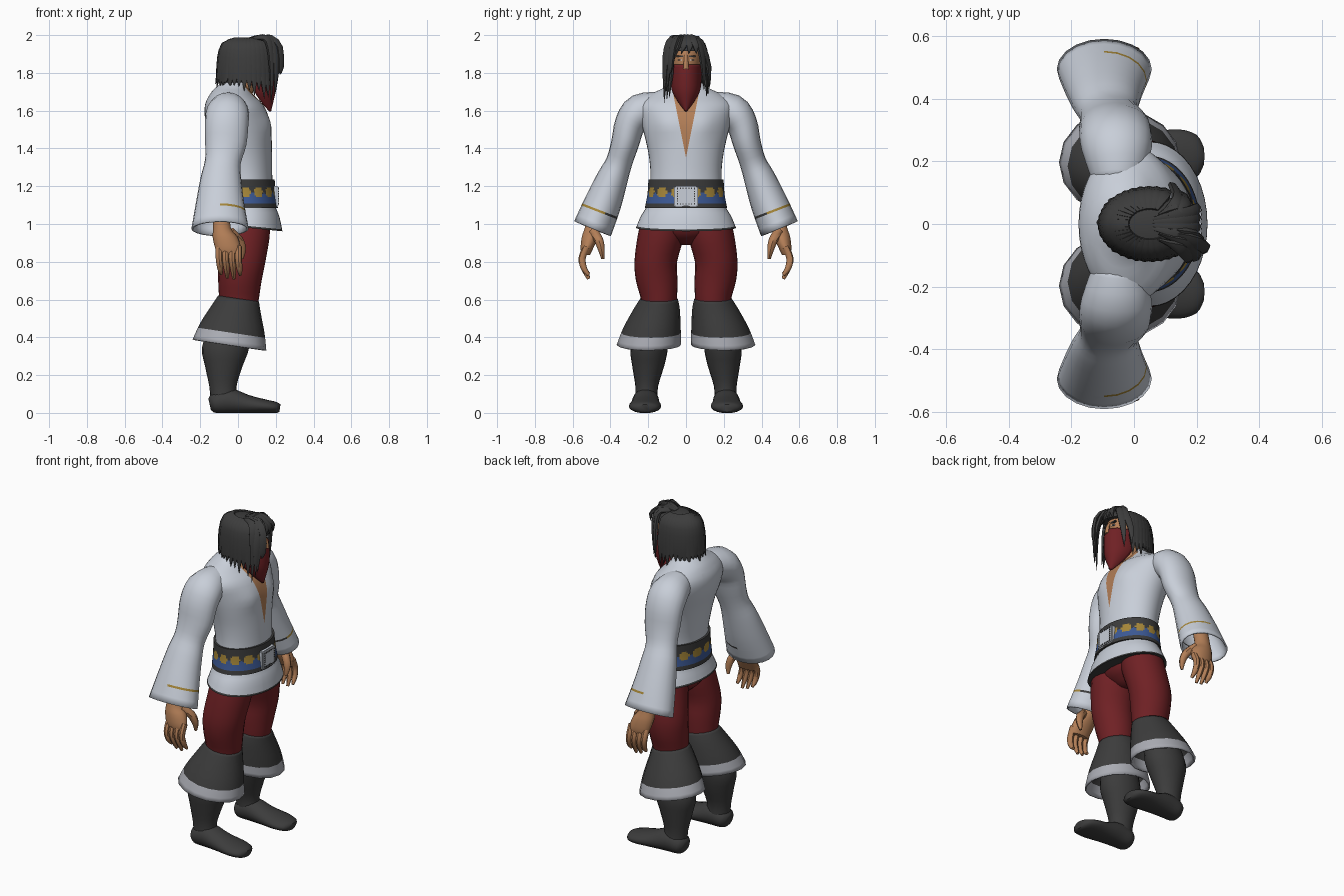
import bpy, bmesh, math, random
from mathutils import Vector

random.seed(4)
if "Cube" in bpy.data.objects:
    bpy.data.objects.remove(bpy.data.objects["Cube"])


def material(name, r, g, b):
    m = bpy.data.materials.new(name)
    m.use_nodes = True
    m.diffuse_color = (r, g, b, 1)
    m.node_tree.nodes["Principled BSDF"].inputs["Base Color"].default_value = (r, g, b, 1)
    return m


WHITE = material("pale cloth", 0.58, 0.62, 0.69)
SILVER = material("silver trim", 0.4, 0.41, 0.45)
DARK = material("charcoal", 0.045, 0.045, 0.045)
RED = material("deep red", 0.16, 0.015, 0.018)
SKIN = material("skin", 0.45, 0.21, 0.095)
GOLD = material("gold", 0.38, 0.24, 0.04)
BLUE = material("blue", 0.045, 0.1, 0.3)


def smooth_path(pts, steps):
    """Catmull-Rom interpolation of positions and radii together."""
    p = [pts[0]] + list(pts) + [pts[-1]]
    out = []
    for i in range(1, len(p) - 2):
        for s in range(steps):
            t = s / steps
            out.append([0.5 * (2 * b + (c - a) * t + (2 * a - 5 * b + 4 * c - d) * t * t
                               + (3 * b - a - 3 * c + d) * t ** 3)
                        for a, b, c, d in zip(*p[i - 1:i + 3])])
    return out + [list(pts[-1])]


def finish(name, bm, mats, mirror=False, shell=0):
    me = bpy.data.meshes.new(name)
    bm.to_mesh(me)
    bm.free()
    ob = bpy.data.objects.new(name, me)
    bpy.context.collection.objects.link(ob)
    for m in mats:
        me.materials.append(m)
    if shell:
        mod = ob.modifiers.new("shell", "SOLIDIFY")
        mod.thickness, mod.offset = shell, -1
    if mirror:
        mod = ob.modifiers.new("mirror", "MIRROR")
        mod.use_axis = (False, True, False)
        mod.use_mirror_merge = False
    bpy.ops.object.select_all(action="DESELECT")
    ob.select_set(True)
    bpy.context.view_layer.objects.active = ob
    bpy.ops.object.shade_smooth_by_angle(angle=math.radians(45))
    return ob


def tube(name, pts, mats, sides=20, steps=3, ref=(1, 0, 0), flat=False, arc=None, caps=True,
         shape=None, cuts=(), rule=None, mirror=False, shell=0):
    """Loft of ellipses (x, y, z, radius on ref, other radius); arc gives an open strip."""
    path = smooth_path(pts, steps)
    bm = bmesh.new()
    rings = []
    count = sides + 1 if arc else sides
    a0, a1 = arc or (0, 2 * math.pi)
    for i, q in enumerate(path):
        c = Vector(q[:3])
        u, v = Vector((1, 0, 0)), Vector((0, 1, 0))
        if not flat:
            t = (Vector(path[min(i + 1, len(path) - 1)][:3]) - Vector(path[max(i - 1, 0)][:3])).normalized()
            u = Vector(ref)
            u = (u - t * u.dot(t)).normalized()
            v = t.cross(u)
        ring = []
        for k in range(count):
            a = a0 + (a1 - a0) * k / sides
            co = c + u * math.cos(a) * q[3] + v * math.sin(a) * q[4]
            ring.append(bm.verts.new(shape(co, c) if shape else co))
        rings.append(ring)
    for r, s in zip(rings, rings[1:]):
        for k in range(sides):
            j = (k + 1) % count
            bm.faces.new((r[k], r[j], s[j], s[k]))
    if caps and not arc:
        bm.faces.new(rings[0])
        bm.faces.new(rings[-1])
    for co, no in cuts:
        bmesh.ops.bisect_plane(bm, geom=bm.verts[:] + bm.edges[:] + bm.faces[:], plane_co=co, plane_no=no)
    bmesh.ops.recalc_face_normals(bm, faces=bm.faces[:])
    if rule:
        for f in bm.faces:
            f.material_index = rule(f.calc_center_median())
    return finish(name, bm, mats, mirror, shell)


def box(name, centre, size, mat, bevel=0):
    bm = bmesh.new()
    bmesh.ops.create_cube(bm, size=1)
    for v in bm.verts:
        v.co = Vector(centre) + Vector(a * b for a, b in zip(v.co, size))
    if bevel:
        bmesh.ops.bevel(bm, geom=bm.edges[:], offset=bevel, segments=2, affect="EDGES")
    return finish(name, bm, [mat])


# Shirt body with pectorals, open V neckline and dark hem
def chest(co, c):
    if co.x > 0:
        co.x += 0.018 * math.exp(-((abs(co.y) - 0.1) / 0.07) ** 2 - ((co.z - 1.53) / 0.06) ** 2)
    if co.z < 1.06:
        co.z -= 0.1 * (co.x - c.x) * (1.06 - co.z) / 0.08
    return co


def shirt_colour(p):
    if p.z < 0.99 - 0.1 * (p.x - 0.05):
        return 2
    return 1 if p.x > 0.03 and abs(p.y) < (p.z - 1.35) * 0.2 else 0


tube("shirt_body", [(.05, 0, .98, .185, .265), (.05, 0, 1.04, .17, .24), (.045, 0, 1.11, .148, .203),
                    (.04, 0, 1.24, .142, .188), (.03, 0, 1.35, .15, .195), (.018, 0, 1.45, .16, .215),
                    (-.005, 0, 1.55, .168, .24), (-.02, 0, 1.63, .155, .25), (-.035, 0, 1.685, .115, .19),
                    (-.03, 0, 1.72, .09, .12), (-.01, 0, 1.76, .06, .07)],
     [WHITE, SKIN, DARK], sides=40, flat=True, shape=chest, rule=shirt_colour,
     cuts=[((0, 0, 1.35), (0, 1, -.2)), ((0, 0, 1.35), (0, 1, .2)), ((.05, 0, .99), (.1, 0, 1))])


# Patterned sash with buckle
def sash_colour(p):
    a = math.atan2(p.y / .2, (p.x - .042) / .15) / (2 * math.pi) * 14
    a -= math.floor(a)
    if ((a - .5) / .36) ** 2 + ((p.z - 1.168) / .027) ** 2 < 1:
        return 1
    return 2 if 1.11 < p.z < 1.15 + .035 * abs(a - .5) else 0


tube("sash", [(.046, 0, 1.085, .165, .218), (.043, 0, 1.16, .158, .204), (.04, 0, 1.235, .154, .199)],
     [DARK, GOLD, BLUE], sides=112, steps=10, flat=True, rule=sash_colour)
box("buckle", (.2, 0, 1.147), (.03, .125, .11), WHITE, .006)
for s in (-1, 1):
    for k in range(-3, 4):
        box("buckle_stud", (.216, s * .045, 1.147 + k * .013), (.004, .006, .006), DARK)
        box("buckle_stud", (.216, k * .015, 1.147 + s * .042), (.004, .006, .006), DARK)

# Sleeves, flared, with a stripe round the front of the cuff
AXIS, STRIPE = Vector((0, .36, -.93)), Vector((0, .46, 1.075))


def sleeve_colour(p):
    d = (p - STRIPE).dot(AXIS)
    if 0 < d < .012 and p.x > -.08:
        return 1 if p.y > .44 else 2
    return 0


tube("sleeves", [(-.05, .13, 1.62, .08, .08), (-.055, .24, 1.595, .112, .095), (-.06, .295, 1.53, .115, .083),
                 (-.065, .322, 1.43, .11, .074), (-.08, .353, 1.33, .095, .07), (-.09, .39, 1.24, .108, .083),
                 (-.095, .44, 1.11, .128, .098), (-.095, .495, .975, .152, .105)],
     [WHITE, GOLD, DARK], caps=False, mirror=True, shell=.01, rule=sleeve_colour,
     cuts=[(STRIPE, AXIS), (STRIPE + AXIS * .012, AXIS)])

# Hands
tube("palms", [(-.09, .47, 1.08, .045, .04), (-.085, .495, .98, .047, .042), (-.068, .508, .93, .066, .045),
               (-.052, .525, .87, .068, .034), (-.047, .53, .835, .055, .022)], [SKIN], sides=14, flat=True, mirror=True)
for i, low in enumerate((.735, .715, .71, .73)):
    x = -.1 + .034 * i
    tube("fingers", [(x, .525, .88, .019, .019), (x, .55, .82, .018, .019), (x + .006, .54, .765, .016, .016),
                     (x + .01, .515, low, .008, .009)], [SKIN], sides=8, mirror=True)
tube("thumbs", [(-.04, .49, .96, .025, .025), (.005, .462, .915, .024, .024), (.022, .448, .865, .02, .018),
                (.02, .44, .815, .008, .008)], [SKIN], sides=8, mirror=True)

# Trousers
tube("hips", [(.045, 0, 1.04, .135, .19), (.04, 0, .95, .12, .15), (.03, 0, .89, .05, .05)], [RED], flat=True)
tube("trouser_legs", [(.05, .125, 1.03, .12, .11), (.04, .135, .93, .127, .122), (.02, .16, .8, .125, .113),
                      (.01, .155, .7, .115, .11), (.005, .143, .6, .105, .095), (0, .145, .54, .1, .09)],
     [RED], flat=True, mirror=True)

# Boots: flared cuff with pale trim, shaft and foot
def cuff_tilt(co, c):
    co.z -= .15 * (co.x - c.x)
    return co


def above_floor(co, c):
    co.z = max(co.z, 0)
    return co


tube("boot_cuffs", [(.003, .143, .605, .108, .099), (-.01, .155, .55, .13, .122), (-.03, .18, .45, .17, .152),
                    (-.045, .197, .36, .195, .17)], [DARK, SILVER], sides=16, flat=True, caps=False, mirror=True,
     shell=.01, shape=cuff_tilt, cuts=[((-.04, 0, .425), (.15, 0, 1))],
     rule=lambda p: int(p.z < .425 - .15 * (p.x + .04)))
tube("boot_shafts", [(-.04, .18, .5, .1, .09), (-.065, .195, .35, .125, .1), (-.075, .2, .25, .1, .085),
                     (-.08, .208, .14, .072, .06), (-.075, .21, .06, .07, .06)], [DARK], flat=True, mirror=True)
tube("boot_feet", [(-.15, .212, .045, .03, .03), (-.125, .212, .05, .062, .055), (-.05, .213, .062, .07, .068),
                   (.05, .215, .045, .077, .05), (.14, .217, .035, .086, .037), (.2, .217, .028, .068, .03),
                   (.222, .217, .025, .03, .02)], [DARK], ref=(0, 1, 0), mirror=True, shape=above_floor)

# Neck, head and face
tube("neck", [(-.01, 0, 1.66, .075, .075), (.03, 0, 1.74, .065, .06), (.05, 0, 1.82, .065, .06)], [SKIN], flat=True)
tube("head", [(.11, 0, 1.71, .03, .025), (.095, 0, 1.745, .08, .055), (.08, 0, 1.82, .103, .073),
              (.075, 0, 1.89, .107, .08), (.07, 0, 1.95, .085, .065), (.07, 0, 1.98, .02, .02)], [SKIN], flat=True)
tube("nose", [(.178, 0, 1.895, .008, .009), (.192, 0, 1.86, .012, .012), (.195, 0, 1.82, .015, .016)],
     [SKIN], sides=8, flat=True)
for s in (-1, 1):
    box("eyebrow", (.176, s * .033, 1.888), (.012, .036, .009), DARK)
    box("eye", (.177, s * .032, 1.868), (.008, .022, .007), WHITE)
    box("pupil", (.18, s * .032, 1.868), (.006, .008, .007), DARK)
    tube("ear", [(.065, s * .08, 1.89, .018, .008), (.07, s * .085, 1.865, .02, .01),
                 (.075, s * .078, 1.835, .008, .006)], [SKIN], sides=8, flat=True)

# Face scarf narrowing to a point on the chest
tube("face_scarf", [(.075, 0, 1.845, .122, .084), (.08, 0, 1.79, .122, .083), (.1, 0, 1.71, .1, .076),
                    (.13, 0, 1.65, .058, .045), (.167, 0, 1.595, .008, .004)], [RED],
     flat=True, arc=(-1.75, 1.75), shell=.006)

# Hair: crown, curtain open at the face, pointed locks
tube("hair_crown", [(.06, -.005, 1.915, .145, .098), (.06, -.005, 1.95, .13, .088), (.06, -.005, 1.977, .09, .06),
                    (.06, -.005, 1.985, .02, .015)], [DARK], flat=True)
tube("hair_curtain", [(.055, 0, 1.945, .135, .09), (.05, 0, 1.9, .148, .1), (.045, 0, 1.83, .15, .108),
                      (.04, 0, 1.75, .15, .112)], [DARK], flat=True,
     arc=(math.radians(70), math.radians(312)), shell=.01)


def lock(pts, width, out):
    shape = (.3, 1, 1, .85, .02)
    tube("hair_lock", [(*p, .012 * w + .001, width * w) for p, w in zip(pts, shape)], [DARK],
         sides=6, steps=2, ref=out)


for i in range(26):
    a = math.radians(72 + 240 * i / 25)
    c, s = math.cos(a), math.sin(a)
    tip = 1.7 - .03 * c + random.uniform(-.025, .025)
    rows = ((.45, 1.983), (.85, 1.95), (1, 1.88), (1.05, 1.79), (1.1 + random.uniform(-.03, .06), tip))
    lock([(.05 + .148 * f * c, .106 * f * s, z) for f, z in rows], .026, (c, s * 1.4, .05))

# Swept fringe and strands framing the face
for y0, x1, y1, x2, y2, low in ((-.01, .205, -.05, .2, -.095, 1.7), (-.03, .19, -.085, .195, -.11, 1.68),
                               (-.05, .17, -.1, .175, -.115, 1.64), (.02, .165, .075, .15, .095, 1.71),
                               (.03, .14, .09, .12, .125, 1.72), (-.02, .22, -.07, .222, -.085, 1.79)):
    lock([(.08, y0, 1.985), (.5 * x1 + .06, .5 * (y0 + y1), 1.985), (x1, y1, 1.935),
          (x2 + .005, y2 * .97, 1.83), (x2, y2, low)], .022, (.7, y2 * 8, .3))
for y in (-.035, -.01, .015, .04):
    lock([(.06, y * .4, 1.984), (.13, y * .7, 1.992), (.18, y, 1.97), (.203, y * 1.3, 1.94),
          (.2, y * 1.6 - .01, 1.9)], .02, (.5, 0, 1))
